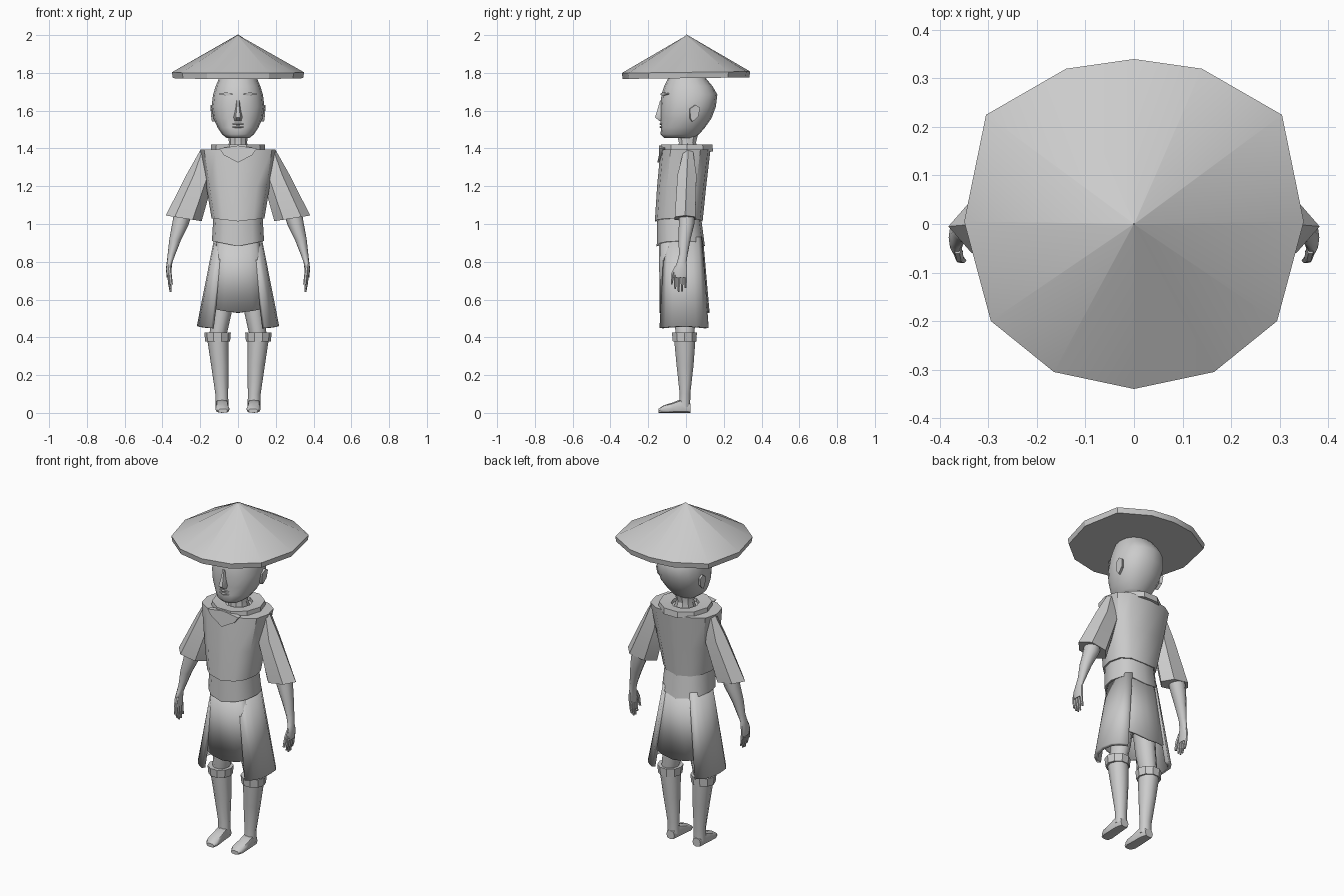
import bpy, bmesh, math
from mathutils import Vector as V

if "Cube" in bpy.data.objects:
    bpy.data.objects.remove(bpy.data.objects["Cube"])

grey = bpy.data.materials.new("plain grey")
grey.diffuse_color = (0.6, 0.6, 0.6, 1)
grey.use_nodes = True
grey.node_tree.nodes["Principled BSDF"].inputs["Base Color"].default_value = grey.diffuse_color


def finish(name, bm, mirror=False, angle=30):
    bmesh.ops.recalc_face_normals(bm, faces=bm.faces)
    me = bpy.data.meshes.new(name)
    bm.to_mesh(me)
    bm.free()
    me.materials.append(grey)
    ob = bpy.data.objects.new(name, me)
    bpy.context.collection.objects.link(ob)
    bpy.ops.object.select_all(action='DESELECT')
    ob.select_set(True)
    bpy.context.view_layer.objects.active = ob
    bpy.ops.object.shade_smooth_by_angle(angle=math.radians(angle))
    if mirror:
        ob.modifiers.new("mirror", 'MIRROR').use_clip = False
    return ob


def ring(c, u, v, n=12, p=1.0):
    """Closed, optionally squared-off (p < 1) oval around c."""
    pts = []
    for i in range(n):
        a = 2 * math.pi * i / n
        k, s = math.cos(a), math.sin(a)
        pts.append(V(c) + V(u) * math.copysign(abs(k) ** p, k)
                   + V(v) * math.copysign(abs(s) ** p, s))
    return pts


def flat(z, rx, y0, y1, x=0, n=12, p=1.0):
    """Horizontal ring between front y0 and back y1."""
    return ring((x, (y0 + y1) / 2, z), (rx, 0, 0), (0, (y1 - y0) / 2, 0), n, p)


def loft(name, rings, mirror=False, angle=30, closed=False):
    bm = bmesh.new()
    rows = [[bm.verts.new(p) for p in r] for r in rings]
    n = len(rows[0])
    pairs = list(zip(rows, rows[1:])) + ([(rows[-1], rows[0])] if closed else [])
    for a, b in pairs:
        for i in range(n):
            j = (i + 1) % n
            bm.faces.new((a[i], a[j], b[j], b[i]))
    if not closed:
        bm.faces.new(rows[0])
        bm.faces.new(rows[-1])
    return finish(name, bm, mirror, angle)


def plate(name, outline, depth, mirror=False):
    """Extrude an outline by a depth vector."""
    return loft(name, [[V(p) for p in outline], [V(p) + V(depth) for p in outline]], mirror)


def dip(pts, amount):
    """Lower a hem towards its front and back centre."""
    w = max(abs(p.x) for p in pts)
    return [p - V((0, 0, amount * (1 - abs(p.x) / w))) for p in pts]


# Straw hat: faceted cone with a short rim
half = [(0, .34), (.14, .32), (.305, .225), (.35, .005), (.295, -.2), (.165, -.305), (0, -.34)]
rim = half + [(-x, y) for x, y in half[-2:0:-1]]
loft("hat", [[V((x * s, y * s, z + .012 * y)) for x, y in rim]
             for s, z in ((.985, 1.772), (1, 1.803), (.004, 2.0))], angle=25)

# Head and neck
loft("head", [flat(z, w, a, b, n=16, p=.9) for z, w, a, b in (
    (1.455, .06, -.115, .045), (1.475, .085, -.135, .07), (1.51, .108, -.132, .10),
    (1.56, .13, -.135, .135), (1.62, .14, -.135, .158), (1.685, .132, -.13, .166),
    (1.73, .118, -.115, .14), (1.772, .10, -.095, .105))], angle=50)
loft("neck", [flat(z, w, a, b, n=10) for z, w, a, b in (
    (1.37, .065, -.055, .075), (1.43, .048, -.04, .055), (1.49, .055, -.055, .07))])

# Face: nose, lips, closed eyes and ears
loft("nose", [ring((0, -.13, z), (w, 0, 0), (0, d, 0), 6) for z, w, d in (
    (1.545, .018, .012), (1.565, .024, .04), (1.60, .016, .026), (1.655, .008, .008))], angle=50)
for z in (1.513, 1.53):
    loft("lip", [ring((x, -.131 + abs(x) * .15, z), (0, h, 0), (0, 0, h * .7), 6)
                 for x, h in ((-.03, .003), (0, .01), (.03, .003))])
plate("eye_slit", [(.03, -.134, 1.683), (.062, -.124, 1.68), (.10, -.098, 1.687),
                   (.10, -.098, 1.692), (.062, -.124, 1.696), (.03, -.134, 1.692)],
      (0, .009, 0), True)
plate("ear", [(.128, .015, 1.61), (.131, .045, 1.63), (.128, .068, 1.615),
              (.125, .06, 1.57), (.122, .03, 1.542), (.125, .018, 1.56)],
      (.016, .006, 0), True)

# Tunic body and waist sash
loft("tunic", [dip(flat(1.03, .14, -.165, .088, p=.8), .016)]
     + [flat(z, w, a, b, p=.75) for z, w, a, b in (
         (1.2, .168, -.153, .107), (1.395, .2, -.135, .13))], angle=40)
loft("sash", [dip(flat(.91, .138, -.155, .10, p=.8), .028),
              dip(flat(1.045, .13, -.153, .08, p=.8), .012)], angle=40)

# Collar: thick open ring with a pointed bib in front
loft("collar", [flat(z, w, a, b, n=10) for z, w, a, b in (
    (1.385, .145, -.14, .15), (1.42, .142, -.138, .147),
    (1.415, .075, -.07, .085), (1.385, .075, -.07, .085))], closed=True)
plate("collar_point", [(-.1, -.142, 1.40), (-.075, -.143, 1.365), (0, -.152, 1.325),
                       (.075, -.143, 1.365), (.1, -.142, 1.40), (0, -.142, 1.415)],
      (0, .03, 0))

# Wide sleeves
loft("sleeve", [ring((.182, .012, 1.375), (.018, 0, .015), (0, .03, 0), 6),
                ring((.2, .005, 1.25), (.068, 0, .02), (0, .058, 0), 6),
                ring((.2875, -.005, 1.03), (.095, 0, .015), (0, .063, 0), 6)], True, 35)

# Forearm and palm
loft("arm", [ring((x, y, z), (rx, 0, rx * .1), (0, ry, 0), 10) for x, y, z, rx, ry in (
    (.29, .005, 1.06, .048, .045), (.305, .003, 1.0, .043, .043),
    (.332, -.008, .92, .031, .034), (.352, -.014, .84, .02, .024),
    (.362, -.022, .80, .015, .026), (.367, -.028, .76, .015, .036),
    (.366, -.03, .715, .011, .037))], True, 50)

# Fingers and thumb
for i, tip in enumerate((.655, .64, .642, .66)):
    y = -.057 + i * .018
    loft("finger", [ring((x, y, z), (r, 0, 0), (0, r, 0), 6) for x, z, r in (
        (.366, .73, .009), (.362, .685, .008), (.353 + .004, tip, .005))], True, 50)
loft("thumb", [ring((x, y, z), (.009, 0, 0), (0, r, 0), 6) for x, y, z, r in (
    (.364, -.05, .775, .012), (.36, -.07, .735, .01), (.354, -.076, .68, .005))], True, 50)


def panel(name, mid, spread, top, bottom, hem, mirror=False, steps=6, thick=.012):
    """Flared cloth flap: arc of an oval (rx, ry, cy, z) from top to bottom."""
    bm = bmesh.new()
    rows = []
    for rx, ry, cy, z, d in (top + (0,), bottom + (hem,)):
        row = []
        for i in range(steps + 1):
            t = 2 * i / steps - 1
            a = math.radians(mid + spread * t)
            k, s = math.cos(a), math.sin(a)
            row.append(bm.verts.new((math.copysign(abs(k) ** .75, k) * rx,
                                     cy + math.copysign(abs(s) ** .75, s) * ry,
                                     z - d * (1 - abs(t)))))
        rows.append(row)
    for i in range(steps):
        bm.faces.new((rows[0][i], rows[0][i + 1], rows[1][i + 1], rows[1][i]))
    ob = finish(name, bm, mirror, 40)
    sol = ob.modifiers.new("cloth", 'SOLIDIFY')
    sol.thickness = thick
    sol.offset = -1
    return ob


# Split skirt: front, back and flared side flaps
panel("front_flap", -90, 62, (.122, .118, -.025, .93), (.172, .13, -.01, .56), .03)
panel("back_flap", 90, 62, (.122, .11, -.02, .93), (.172, .135, -.01, .56), .03)
panel("side_flap", 0, 56, (.125, .115, -.015, .93), (.218, .15, -.01, .45), -.01, True, thick=.022)
loft("hips", [flat(.64, .115, -.075, .06), flat(.72, .12, -.1, .075), flat(.93, .11, -.12, .07)])

# Thighs, boot cuffs, boots and feet
loft("thigh", [flat(z, w, a, b, x, 10) for z, w, a, b, x in (
    (.40, .045, -.055, .045, .108), (.52, .052, -.068, .055, .088),
    (.70, .058, -.075, .06, .07))], True, 50)
loft("boot_cuff", [flat(z, w, a, b, .108, 10) for z, w, a, b in (
    (.378, .066, -.073, .058), (.425, .07, -.078, .061))], True)
loft("boot", [flat(z, w, a, b, x, 10) for z, w, a, b, x in (
    (.03, .034, -.04, .024, .085), (.10, .034, -.035, .024, .086),
    (.25, .046, -.052, .042, .096), (.39, .056, -.066, .053, .107))], True, 50)
loft("foot", [ring((x, y, h / 2), (w, 0, 0), (0, 0, h / 2), 8, .7) for y, x, w, h in (
    (.024, .085, .026, .05), (-.02, .085, .034, .075), (-.07, .084, .036, .055),
    (-.12, .082, .038, .04), (-.145, .08, .024, .022))], True, 50)
